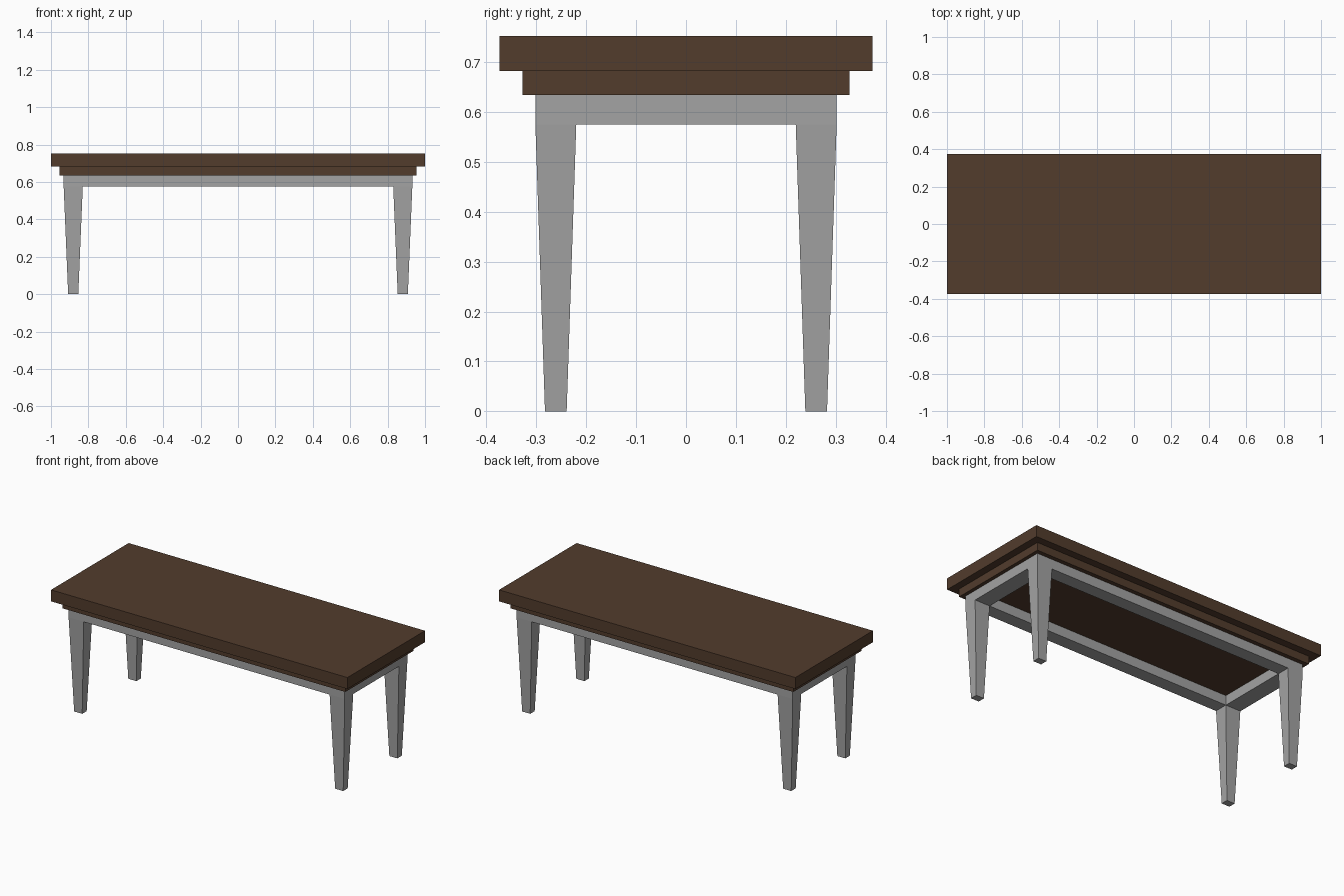
import bpy
import bmesh
from mathutils import Matrix

if "Cube" in bpy.data.objects:
    bpy.data.objects.remove(bpy.data.objects["Cube"])


def make_material(name, color):
    material = bpy.data.materials.new(name)
    material.diffuse_color = color
    material.use_nodes = True
    material.node_tree.nodes["Principled BSDF"].inputs["Base Color"].default_value = material.diffuse_color
    return material


wood = make_material("dark_wood", (0.085, 0.045, 0.0255, 1))
grey = make_material("grey_paint", (0.367, 0.367, 0.367, 1))


def add_object(name, bm, material):
    bmesh.ops.recalc_face_normals(bm, faces=bm.faces)
    mesh = bpy.data.meshes.new(name)
    bm.to_mesh(mesh)
    bm.free()
    mesh.materials.append(material)
    obj = bpy.data.objects.new(name, mesh)
    bpy.context.collection.objects.link(obj)
    return obj


def slab(name, half_x, half_y, z0, z1):
    bm = bmesh.new()
    size = (2 * half_x, 2 * half_y, z1 - z0, 1)
    bmesh.ops.create_cube(bm, size=1, matrix=Matrix.Translation((0, 0, (z0 + z1) / 2)) @ Matrix.Diagonal(size))
    add_object(name, bm, wood)


# Two stepped wooden slabs
slab("table_top", 1.0, 0.374, 0.682, 0.752)
slab("under_top", 0.954, 0.328, 0.634, 0.682)

# Rail frame: 3x3 cells without the middle, corner cells become legs
xs = (-0.932, -0.83, 0.83, 0.932)
ys = (-0.302, -0.22, 0.22, 0.302)
rail_bottom, rail_top = 0.575, 0.634
bm = bmesh.new()
grid = [[bm.verts.new((x, y, rail_bottom)) for y in ys] for x in xs]
cells, corners = [], []
for i in range(3):
    for j in range(3):
        if (i, j) == (1, 1):
            continue
        face = bm.faces.new((grid[i][j], grid[i][j + 1], grid[i + 1][j + 1], grid[i + 1][j]))
        cells.append(face)
        if i != 1 and j != 1:
            corners.append(face)

# Rails rise to the underside of the wood
raised = bmesh.ops.extrude_face_region(bm, geom=cells, use_keep_orig=True)["geom"]
for v in raised:
    if isinstance(v, bmesh.types.BMVert):
        v.co.z = rail_top

# Tapered legs drop to the floor
for face in bmesh.ops.extrude_discrete_faces(bm, faces=corners)["faces"]:
    centre = face.calc_center_median()
    for v in face.verts:
        v.co = centre + (v.co - centre) * 0.53
        v.co.z = 0
add_object("leg_frame", bm, grey)
